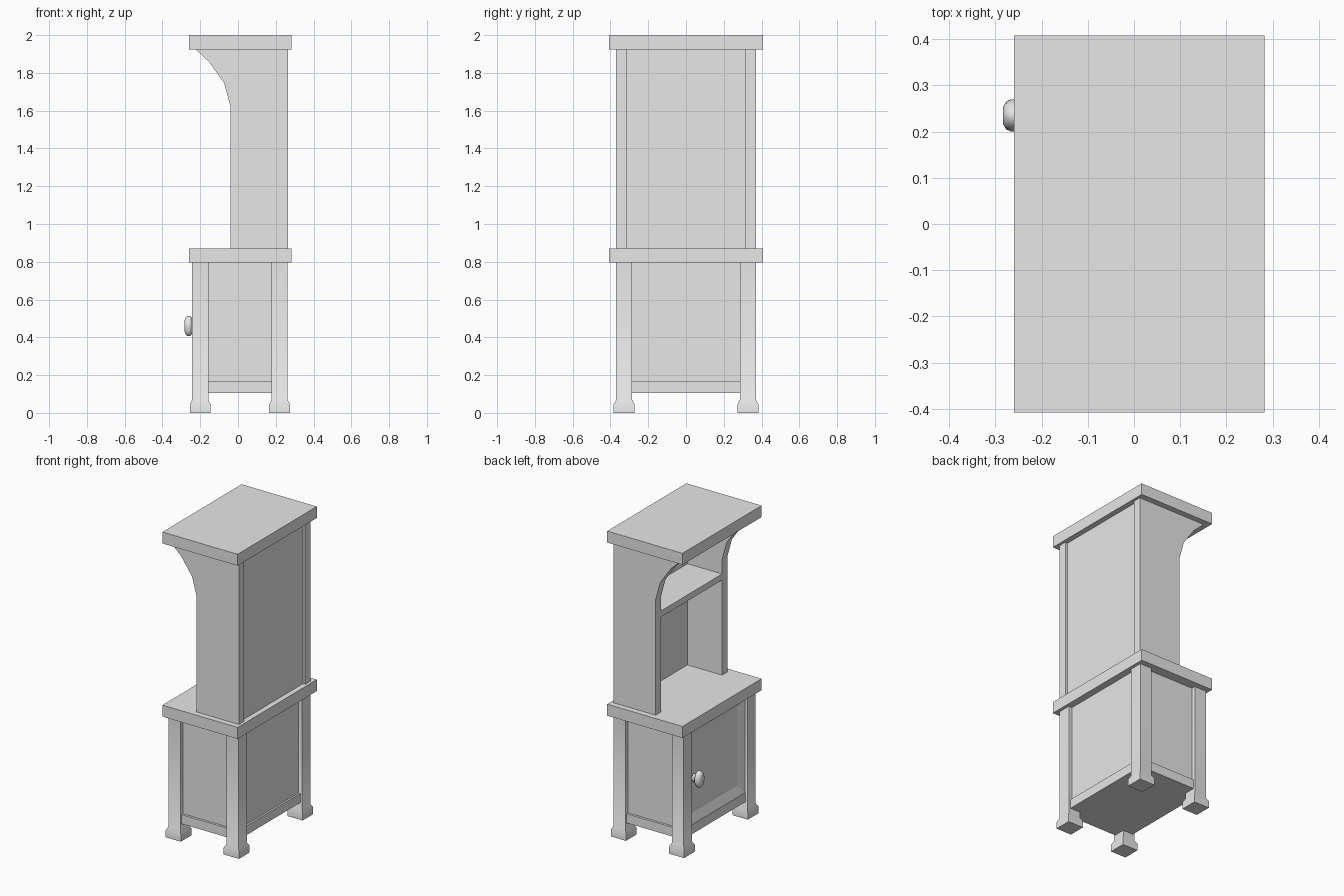
import bpy, bmesh, math
from mathutils import Matrix

cube = bpy.data.objects.get("Cube")
if cube:
    bpy.data.objects.remove(cube, do_unlink=True)

grey = bpy.data.materials.new("plain grey")
grey.use_nodes = True
grey.diffuse_color = (0.8, 0.8, 0.8, 1)
grey.node_tree.nodes["Principled BSDF"].inputs["Base Color"].default_value = (0.8, 0.8, 0.8, 1)


def finish(name, bm, smooth=None):
    bmesh.ops.recalc_face_normals(bm, faces=bm.faces)
    mesh = bpy.data.meshes.new(name)
    bm.to_mesh(mesh)
    bm.free()
    mesh.materials.append(grey)
    ob = bpy.data.objects.new(name, mesh)
    bpy.context.collection.objects.link(ob)
    if smooth:
        bpy.ops.object.select_all(action='DESELECT')
        ob.select_set(True)
        bpy.context.view_layer.objects.active = ob
        bpy.ops.object.shade_smooth_by_angle(angle=math.radians(smooth))
    return ob


def box_mesh(x0, x1, y0, y1, z0, z1):
    bm = bmesh.new()
    centre = ((x0 + x1) / 2, (y0 + y1) / 2, (z0 + z1) / 2)
    bmesh.ops.create_cube(bm, size=1, matrix=Matrix.Translation(centre)
                          @ Matrix.Diagonal((x1 - x0, y1 - y0, z1 - z0, 1)))
    return bm


def box(name, *bounds):
    return finish(name, box_mesh(*bounds))


def loft(name, rings, smooth=None):
    """Skin a stack of rings and close both ends."""
    bm = bmesh.new()
    loops = [[bm.verts.new(p) for p in ring] for ring in rings]
    n = len(loops[0])
    for a, b in zip(loops, loops[1:]):
        for i in range(n):
            j = (i + 1) % n
            bm.faces.new((a[i], a[j], b[j], b[i]))
    bm.faces.new(loops[0])
    bm.faces.new(loops[-1])
    return finish(name, bm, smooth)


# Counter and top boards
box("counter_board", -0.26, 0.283, -0.408, 0.408, 0.795, 0.87)
box("top_board", -0.26, 0.283, -0.408, 0.408, 1.925, 2.0)

# Lower cupboard with its base rail
box("cupboard_body", -0.2, 0.238, -0.345, 0.345, 0.11, 0.795)
box("base_rail", -0.23, 0.25, -0.36, 0.36, 0.105, 0.165)

# Door with a sunken panel
bm = box_mesh(-0.227, -0.2, -0.29, 0.29, 0.165, 0.795)
face = min(bm.faces, key=lambda f: f.calc_center_median().x)
bmesh.ops.inset_region(bm, faces=[face], thickness=0.085)
bmesh.ops.translate(bm, verts=face.verts, vec=(0.02, 0, 0))
finish("door", bm)

# Legs with wider feet
LEG = [(0, 0.055), (0.045, 0.055), (0.068, 0.043), (0.795, 0.043)]
for side, y in (("right", -0.328), ("left", 0.328)):
    for end, x in (("door", -0.2), ("rear", 0.22)):
        loft(f"{side}_{end}_leg",
             [[(x + r * a, y + r * b, z) for a, b in ((-1, -1), (1, -1), (1, 1), (-1, 1))]
              for z, r in LEG], smooth=50)

# Oval knob
KNOB = [(-0.22, 0.5), (-0.243, 0.5), (-0.246, 0.85), (-0.254, 1),
        (-0.266, 1), (-0.277, 0.85), (-0.284, 0.5)]
turns = [2 * math.pi * i / 24 for i in range(24)]
loft("door_knob",
     [[(x, 0.235 + 0.035 * r * math.cos(t), 0.46 + 0.054 * r * math.sin(t)) for t in turns]
      for x, r in KNOB], smooth=50)

# Upper side walls with a curved bracket
WALL = [(0.265, 0.87), (0.265, 1.925), (-0.225, 1.925), (-0.15, 1.855),
        (-0.073, 1.745), (-0.04, 1.625), (-0.04, 0.87)]
for side, s in (("right", -1), ("left", 1)):
    loft(f"{side}_wall", [[(x, s * y, z) for x, z in WALL] for y in (0.315, 0.37)])

# Back panel and shelf
box("back_panel", 0.21, 0.248, -0.315, 0.315, 0.87, 1.925)
box("shelf", -0.04, 0.21, -0.315, 0.315, 1.49, 1.53)
